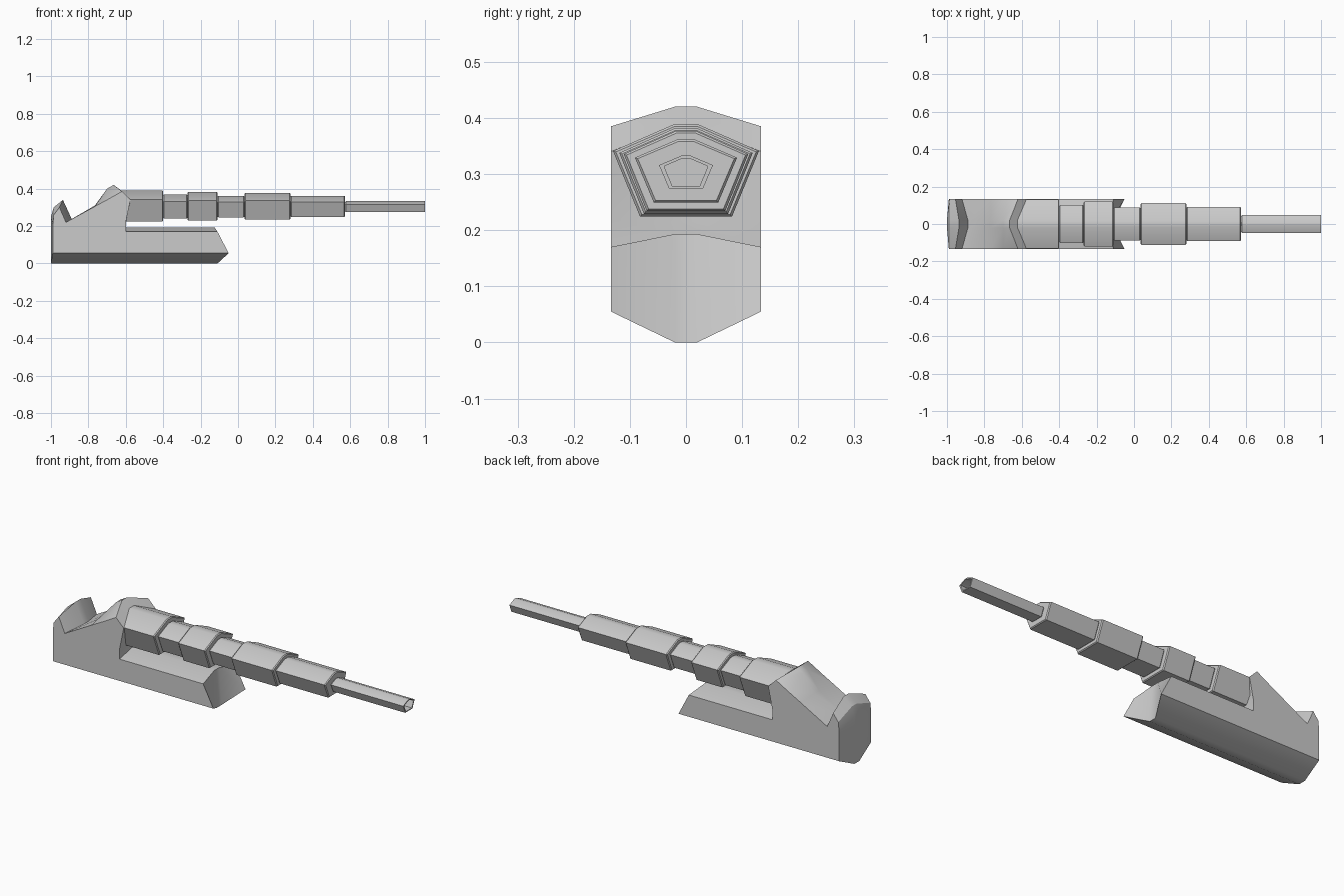
import bpy

if "Cube" in bpy.data.objects:
    bpy.data.objects.remove(bpy.data.objects["Cube"])


def make_object(name, verts, faces, angle=0.52):
    mesh = bpy.data.meshes.new(name)
    mesh.from_pydata(verts, [], faces)
    obj = bpy.data.objects.new(name, mesh)
    bpy.context.collection.objects.link(obj)
    bpy.context.view_layer.objects.active = obj
    obj.select_set(True)
    bpy.ops.object.mode_set(mode='EDIT')
    bpy.ops.mesh.select_all(action='SELECT')
    bpy.ops.mesh.normals_make_consistent(inside=False)
    bpy.ops.object.mode_set(mode='OBJECT')
    bpy.ops.object.shade_smooth_by_angle(angle=angle)
    obj.select_set(False)
    return obj


def loft(name, sections):
    """Join equal-length closed sections and cap both ends."""
    n = len(sections[0])
    verts = [v for s in sections for v in s]
    faces = [tuple(range(n)), tuple(range(len(verts) - n, len(verts)))]
    for r in range(len(sections) - 1):
        for i in range(n):
            j = (i + 1) % n
            faces.append((r * n + i, r * n + j, (r + 1) * n + j, (r + 1) * n + i))
    return make_object(name, verts, faces)


# Receiver body: outer side profile and raised centre profile (x, z)
side = [(-.99, .055), (-.99, .21), (-.985, .26), (-.955, .30), (-.92, .22),
        (-.765, .305), (-.70, .34), (-.62, .385), (-.575, .34), (-.60, .22),
        (-.60, .17), (-.11, .17), (-.05, .055)]
centre = [(-1, 0), (-1, .25), (-.985, .30), (-.936, .34), (-.888, .235),
          (-.765, .31), (-.70, .40), (-.665, .42), (-.62, .387), (-.60, .215),
          (-.60, .193), (-.125, .193), (-.11, 0)]
loft("body", [[(x, y, z) for x, z in prof]
              for y, prof in ((-.134, side), (-.02, centre), (.02, centre), (.134, side))])


def pentagon(x, half, top, bottom):
    """Pentagon section with a flattened apex."""
    mid = bottom + (top - bottom) * .71
    f = half * .16
    return [(x, -f, top), (x, f, top), (x, half, mid),
            (x, half * .63, bottom), (x, -half * .63, bottom), (x, -half, mid)]


# Stepped barrel: start, end, half width, top, bottom
steps = [(-.64, -.40, .130, .389, .224),
         (-.40, -.27, .102, .369, .240),
         (-.27, -.11, .119, .382, .229),
         (-.11, .035, .088, .361, .247),
         (.035, .28, .111, .377, .234),
         (.28, .573, .091, .362, .249),
         (.573, 1.0, .048, .333, .274)]
rings = []
b = .005
for x0, x1, half, top, bottom in steps:
    small = (half - b, top - b * .8, bottom + b * .8)
    rings += [pentagon(x0, *small), pentagon(x0 + b, half, top, bottom),
              pentagon(x1 - b, half, top, bottom), pentagon(x1, *small)]
# Hollow muzzle
rings[-2:] = [pentagon(1.0, .048, .333, .274), pentagon(1.0, .039, .328, .279),
              pentagon(.95, .039, .328, .279)]
loft("barrel", rings)
